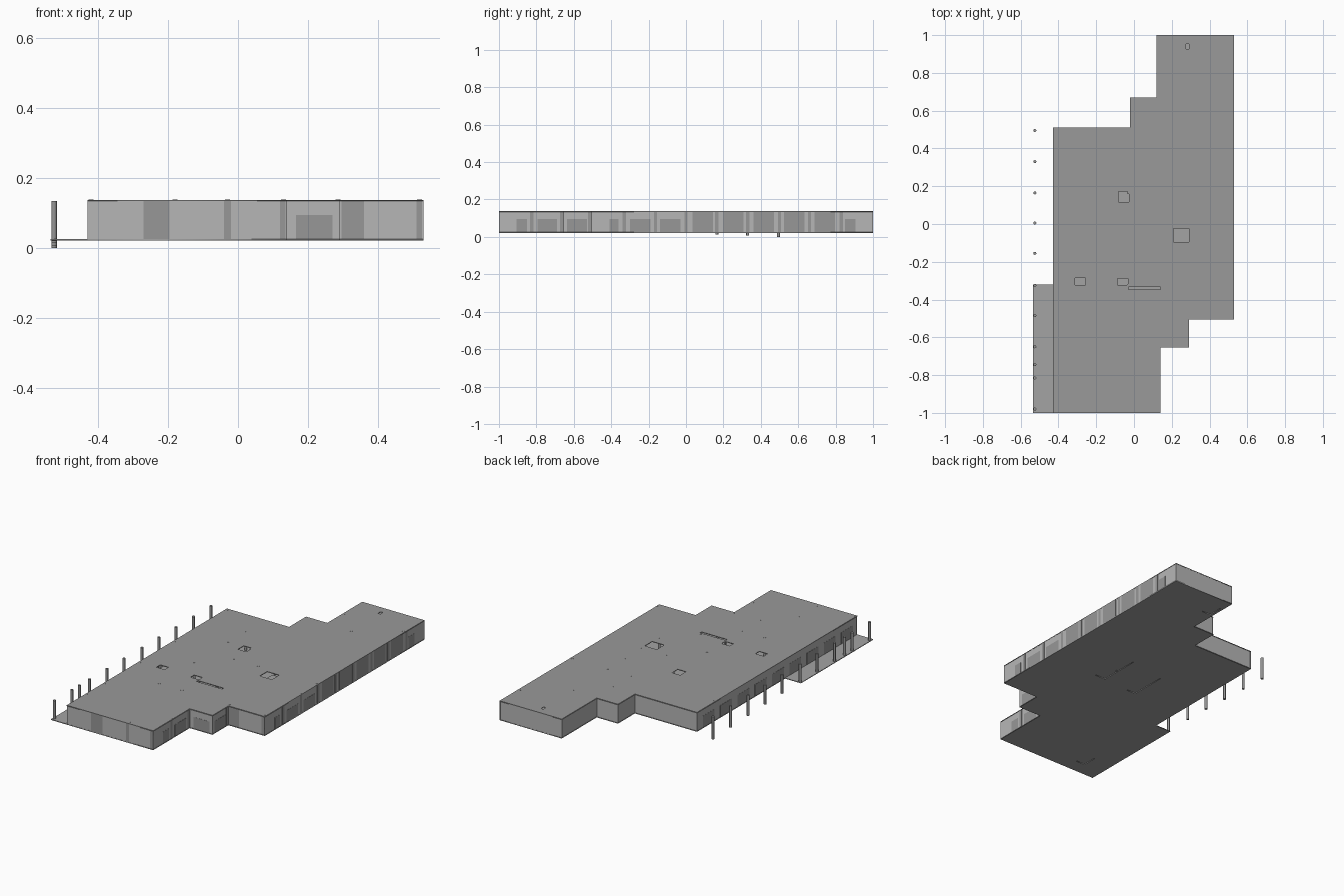
import bpy, bmesh
from mathutils import Vector, Matrix

if "Cube" in bpy.data.objects:
    bpy.data.objects.remove(bpy.data.objects["Cube"])

Z_FLOOR, Z_ROOF, T = 0.026, 0.138, 0.004
OUTLINE = [(-.43, -1), (.14, -1), (.14, -.655), (.29, -.655), (.29, -.505), (.53, -.505),
           (.53, 1), (.12, 1), (.12, .67), (-.02, .67), (-.02, .51), (-.43, .51)]
FLOOR = [(-.535, -1)] + OUTLINE[1:] + [(-.43, -.32), (-.535, -.32)]


def material(name, v):
    m = bpy.data.materials.new(name)
    m.diffuse_color = (v, v, v, 1)
    m.use_nodes = True
    m.node_tree.nodes["Principled BSDF"].inputs["Base Color"].default_value = m.diffuse_color
    return m


roof_grey = material("roof_grey", .32)
floor_grey = material("floor_grey", .37)
wall_grey = material("wall_grey", .47)
panel_grey = material("panel_grey", .31)
column_grey = material("column_grey", .3)


def rect(cx, cy, w, d):
    return [(cx - w/2, cy - d/2), (cx + w/2, cy - d/2), (cx + w/2, cy + d/2), (cx - w/2, cy + d/2)]


def slab(name, loops, top, mat):
    """Filled plan with holes, extruded to a thin plate."""
    cu = bpy.data.curves.new(name, 'CURVE')
    cu.dimensions, cu.fill_mode, cu.extrude = '2D', 'BOTH', T / 2
    cu.materials.append(mat)
    for pts in loops:
        s = cu.splines.new('POLY')
        s.points.add(len(pts) - 1)
        for p, (x, y) in zip(s.points, pts):
            p.co = (x, y, 0, 1)
        s.use_cyclic_u = True
    ob = bpy.data.objects.new(name, cu)
    bpy.context.collection.objects.link(ob)
    ob.location.z = top - T / 2
    bpy.ops.object.select_all(action='DESELECT')
    ob.select_set(True)
    bpy.context.view_layer.objects.active = ob
    bpy.ops.object.convert(target='MESH')


def finish(name, bm, mat):
    me = bpy.data.meshes.new(name)
    bm.to_mesh(me)
    bm.free()
    me.materials.append(mat)
    ob = bpy.data.objects.new(name, me)
    bpy.context.collection.objects.link(ob)


def box(bm, lo, hi):
    lo, hi = Vector(lo), Vector(hi)
    m = Matrix.Translation((lo + hi) / 2) @ Matrix.Diagonal((*(hi - lo), 1))
    bmesh.ops.create_cube(bm, size=1, matrix=m)


def post(bm, x, y, z0, z1, r=.007):
    bmesh.ops.create_cone(bm, cap_ends=True, segments=16, radius1=r, radius2=r, depth=z1 - z0,
                          matrix=Matrix.Translation((x, y, (z0 + z1) / 2)))


# Floor plate with balcony and shallow pits, roof plate with shaft openings
pits = [rect(.16, .02, .07, .25), rect(-.08, -.01, .06, .22),
        rect(.167, .875, .06, .09), rect(-.375, -.87, .06, .09)]
slab("floor_slab", [FLOOR] + pits, Z_FLOOR, floor_grey)
for p in pits:
    slab("pit_cover", [p], Z_FLOOR + T, floor_grey)
slab("roof_slab", [OUTLINE, rect(-.055, .145, .055, .055), rect(.25, -.06, .08, .07),
                   rect(-.285, -.305, .055, .037), rect(-.06, -.305, .055, .034),
                   rect(.055, -.341, .17, .014), rect(.282, .94, .016, .025)], Z_ROOF, roof_grey)

# Outer walls, one thin box per outline edge, set just inside the plan
bm = bmesh.new()
for a, b in zip(OUTLINE, OUTLINE[1:] + OUTLINE[:1]):
    d = (Vector(b) - Vector(a)).normalized()
    n = Vector((-d.y, d.x))
    p, q = Vector(a) + n * .001, Vector(b) + n * .004
    box(bm, (min(p.x, q.x), min(p.y, q.y), Z_FLOOR - T / 2),
        (max(p.x, q.x), max(p.y, q.y), Z_ROOF - T / 2))
finish("outer_walls", bm, wall_grey)

# Darker glazing and doors, lying flush with the plan edge
P, LOW, HIGH = .002, .095, Z_ROOF - T
bm = bmesh.new()


def east(x, y0, y1, h):
    box(bm, (x - P, y0, Z_FLOOR), (x, y1, h))


def south(y, x0, x1, h):
    box(bm, (x0, y, Z_FLOOR), (x1, y + P, h))


for x, y0, y1 in [(.14, -.905, -.85), (.14, -.795, -.69), (.29, -.635, -.53),
                  (.53, -.41, -.36), (.53, -.3, -.19), (.53, -.14, -.03), (.53, .85, .905)]:
    east(x, y0, y1, LOW)
for i in range(5):
    y = .035 + i * .163
    east(.53, y, y + .11, HIGH)
for i in range(9):
    y = -.96 + i * .163
    east(-.43 + P, y, y + .11, LOW)
south(-1, -.27, -.195, HIGH)
south(-.655, .165, .27, LOW)
south(-.505, .295, .36, HIGH)
# Dark pilaster strips at the structural grid lines
for y in [-.825, -.665, -.515, -.33, -.163, 0, .165, .33, .5, .66, .83]:
    east(.14 if y < -.655 else .29 if y < -.505 else .53, y - .009, y + .009, HIGH)
for x, y in [(-.03, -1), (.13, -1), (.52, -.505)]:
    south(y, x - .01, x + .01, HIGH)
finish("facade_panels", bm, panel_grey)

# Inner column grid, heads just showing in the roof
ROWS = [-.98, -.815, -.65, -.485, -.325, -.155, .005, .165, .33, .495, .66, .82]
bm = bmesh.new()
for x, y0, y1 in [(-.42, -1, .5), (-.18, -1, .5), (-.03, -1, .5), (.13, -1, .9),
                  (.285, -.5, .9), (.518, -.5, .9)]:
    for y in ROWS:
        if y0 < y < y1:
            post(bm, x, y, Z_FLOOR - T / 2, Z_ROOF + .0003)
finish("inner_columns", bm, roof_grey)

# Free-standing outer columns; the last ones step down below the floor
bm = bmesh.new()
for y in ROWS[:10] + [-.745]:
    z0 = max(0, .021 - .042 * max(0, y)) if y > -.1 else Z_FLOOR - T / 2
    post(bm, -.525, y, z0, .135, .008)
finish("outer_columns", bm, column_grey)
